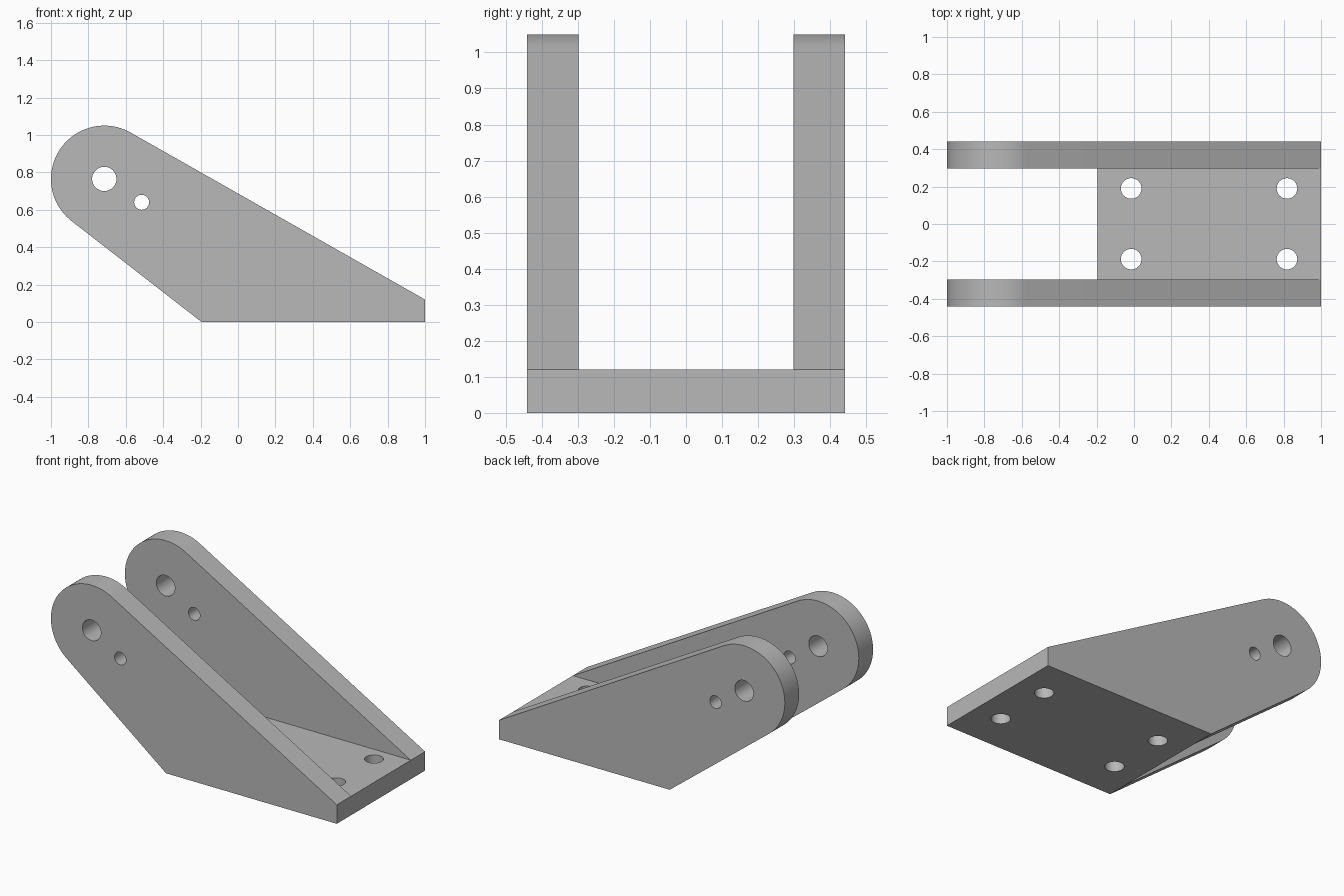
import bpy, bmesh
from math import atan2, acos, cos, sin, hypot, pi, radians

cube = bpy.data.objects.get("Cube")
if cube:
    bpy.data.objects.remove(cube, do_unlink=True)

# Single plain grey finish
grey = bpy.data.materials.new("plain grey")
grey.use_nodes = True
COLOUR = (0.48, 0.48, 0.48, 1)
grey.diffuse_color = COLOUR
grey.node_tree.nodes["Principled BSDF"].inputs["Base Color"].default_value = COLOUR


def arc(cx, cy, r, start=0.0, end=2 * pi, steps=48):
    return [(cx + r * cos(start + (end - start) * i / steps),
             cy + r * sin(start + (end - start) * i / steps)) for i in range(steps + 1)]


def hole(cx, cy, r):
    return arc(cx, cy, r)[:-1]


def tangent_angle(point, centre, r, side):
    """Angle on the circle where a line from the point touches it."""
    dx, dy = point[0] - centre[0], point[1] - centre[1]
    return atan2(dy, dx) + side * acos(r / hypot(dx, dy))


def plate(name, loops, thickness, location, upright=False):
    """Extrude an outline with holes into a solid plate."""
    curve = bpy.data.curves.new(name, "CURVE")
    curve.dimensions = "2D"
    curve.fill_mode = "BOTH"
    curve.extrude = thickness / 2
    for loop in loops:
        spline = curve.splines.new("POLY")
        spline.points.add(len(loop) - 1)
        for p, (x, y) in zip(spline.points, loop):
            p.co = (x, y, 0, 1)
        spline.use_cyclic_u = True
    obj = bpy.data.objects.new(name, curve)
    bpy.context.collection.objects.link(obj)
    obj.location = location
    obj.rotation_euler.x = pi / 2 if upright else 0
    bpy.ops.object.select_all(action="DESELECT")
    obj.select_set(True)
    bpy.context.view_layer.objects.active = obj
    bpy.ops.object.convert(target="MESH")
    obj = bpy.context.object
    obj.name = name
    # Weld caps to walls and face everything outward
    bm = bmesh.new()
    bm.from_mesh(obj.data)
    bmesh.ops.remove_doubles(bm, verts=bm.verts, dist=0.0002)
    bmesh.ops.recalc_face_normals(bm, faces=bm.faces)
    bm.to_mesh(obj.data)
    bm.free()
    obj.data.materials.clear()
    obj.data.materials.append(grey)
    bpy.ops.object.shade_smooth_by_angle(angle=radians(25))
    return obj


# Key dimensions
BACK, FRONT = -0.195, 1.0
BASE_T = 0.12
INNER, OUTER = 0.298, 0.441
PIVOT, ROUND = (-0.715, 0.765), 0.285

# Side arms: rounded end joined by tangents to the foot
toe, heel = (FRONT, BASE_T), (BACK, 0)
a0 = tangent_angle(toe, PIVOT, ROUND, 1)
a1 = tangent_angle(heel, PIVOT, ROUND, -1) % (2 * pi)
outline = [heel, (FRONT, 0), toe] + arc(*PIVOT, ROUND, a0, a1)
arm_loops = [outline, hole(*PIVOT, 0.065), hole(-0.515, 0.64, 0.04)]
for name, side in (("right_arm", -1), ("left_arm", 1)):
    plate(name, arm_loops, OUTER - INNER, (0, side * (INNER + OUTER) / 2, 0), upright=True)

# Base plate with four mounting holes
base_loops = [[(BACK, -INNER), (FRONT, -INNER), (FRONT, INNER), (BACK, INNER)]]
base_loops += [hole(x, y, 0.055) for x in (-0.015, 0.818) for y in (-0.188, 0.19)]
plate("base_plate", base_loops, BASE_T, (0, 0, BASE_T / 2))
